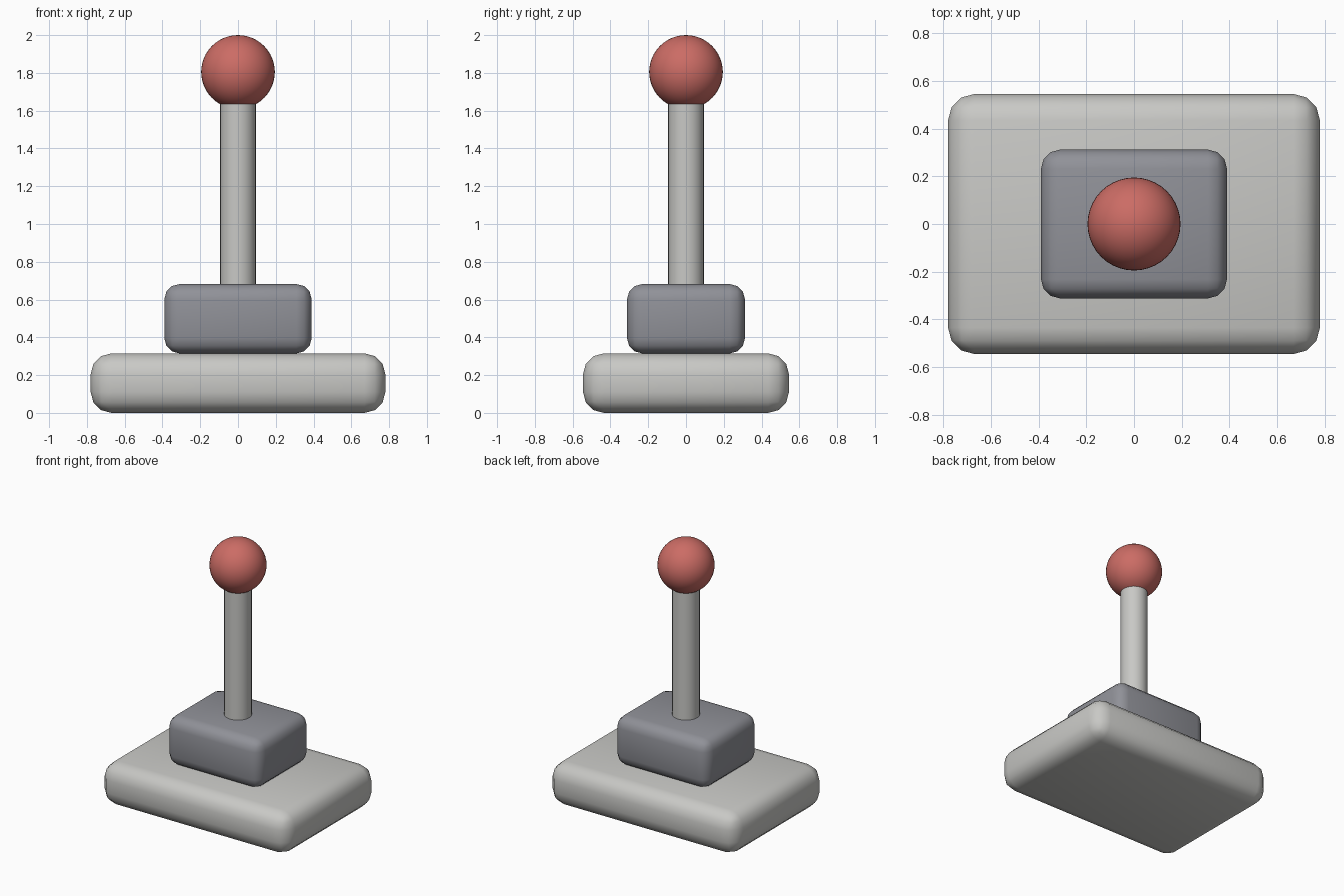
import bpy
import math

cube = bpy.data.objects.get("Cube")
if cube:
    bpy.data.objects.remove(cube, do_unlink=True)


def material(name, colour):
    mat = bpy.data.materials.new(name)
    mat.use_nodes = True
    mat.diffuse_color = (*colour, 1)
    for node in mat.node_tree.nodes:
        if node.type == "BSDF_PRINCIPLED":
            node.inputs["Base Color"].default_value = (*colour, 1)
    return mat


def finish(name, mat):
    obj = bpy.context.object
    obj.name = name
    obj.data.materials.append(mat)
    return obj


def rounded_box(name, size, bottom, radius, mat):
    bpy.ops.mesh.primitive_cube_add(size=1, location=(0, 0, bottom + size[2] / 2))
    obj = finish(name, mat)
    obj.scale = size
    bpy.ops.object.transform_apply(location=False, rotation=False, scale=True)
    bevel = obj.modifiers.new("Rounded edges", "BEVEL")
    bevel.width = radius
    bevel.segments = 3
    bpy.ops.object.modifier_apply(modifier=bevel.name)
    bpy.ops.object.shade_smooth_by_angle(angle=math.radians(40))


light_grey = material("light grey", (0.58, 0.58, 0.56))
slate_grey = material("slate grey", (0.28, 0.285, 0.315))
red = material("soft red", (0.60, 0.15, 0.13))

# Wide foot and the smaller housing on it
rounded_box("base", (1.56, 1.09, 0.315), 0, 0.11, light_grey)
rounded_box("housing", (0.78, 0.624, 0.367), 0.315, 0.08, slate_grey)

# Shaft, running from inside the housing into the knob
bottom, top = 0.6, 1.68
bpy.ops.mesh.primitive_cylinder_add(vertices=32, radius=0.094, depth=top - bottom,
                                    location=(0, 0, (bottom + top) / 2))
finish("shaft", light_grey)
bpy.ops.object.shade_smooth_by_angle(angle=math.radians(40))

# Ball knob
bpy.ops.mesh.primitive_uv_sphere_add(segments=40, ring_count=24, radius=0.195,
                                     location=(0, 0, 1.805))
finish("knob", red)
bpy.ops.object.shade_smooth()
